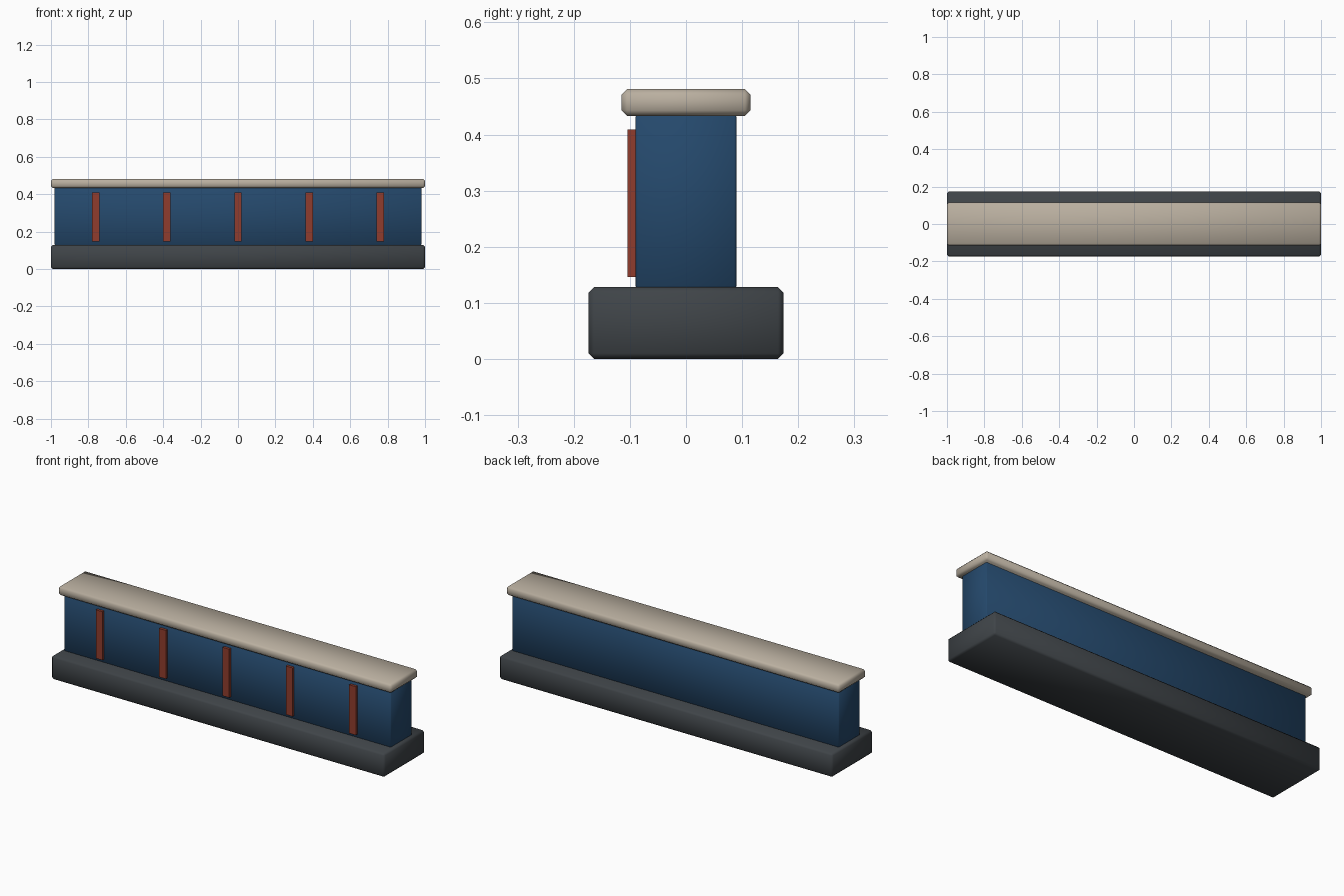
import bpy
import bmesh
import math

old = bpy.data.objects.get("Cube")
if old:
    bpy.data.objects.remove(old, do_unlink=True)


def material(name, rgb):
    mat = bpy.data.materials.new(name)
    mat.use_nodes = True
    color = (*rgb, 1.0)
    mat.diffuse_color = color
    mat.node_tree.nodes["Principled BSDF"].inputs["Base Color"].default_value = color
    return mat


def block(name, low, high, mat, bevel):
    """Box between two corners with chamfered, softly shaded edges."""
    size = [b - a for a, b in zip(low, high)]
    mesh = bpy.data.meshes.new(name)
    bm = bmesh.new()
    bmesh.ops.create_cube(bm, size=1)
    bmesh.ops.scale(bm, vec=size, verts=bm.verts)
    if bevel:
        bmesh.ops.bevel(bm, geom=list(bm.edges), offset=bevel, segments=1,
                        profile=0.5, affect="EDGES")
    bm.to_mesh(mesh)
    bm.free()
    mesh.materials.append(mat)
    obj = bpy.data.objects.new(name, mesh)
    obj.location = [(a + b) / 2 for a, b in zip(low, high)]
    bpy.context.collection.objects.link(obj)
    if bevel:
        bpy.ops.object.select_all(action="DESELECT")
        obj.select_set(True)
        bpy.context.view_layer.objects.active = obj
        bpy.ops.object.shade_smooth_by_angle(angle=math.radians(60))
    return obj


charcoal = material("charcoal", (0.05, 0.058, 0.065))
navy = material("navy blue", (0.018, 0.066, 0.15))
stone = material("warm stone", (0.49, 0.43, 0.35))
rust = material("rust red", (0.28, 0.046, 0.026))

# Plinth, wall and coping
block("base_plinth", (-1, -0.174, 0), (1, 0.174, 0.128), charcoal, 0.01)
block("wall_body", (-0.98, -0.09, 0.126), (0.98, 0.09, 0.436), navy, 0.004)
block("top_cap", (-1, -0.115, 0.433), (1, 0.115, 0.481), stone, 0.01)

# Evenly spaced upright strips on the front face
for i in range(5):
    x = (i - 2) * 0.38
    block(f"front_strip_{i + 1}", (x - 0.02, -0.104, 0.146),
          (x + 0.02, -0.088, 0.409), rust, 0)
